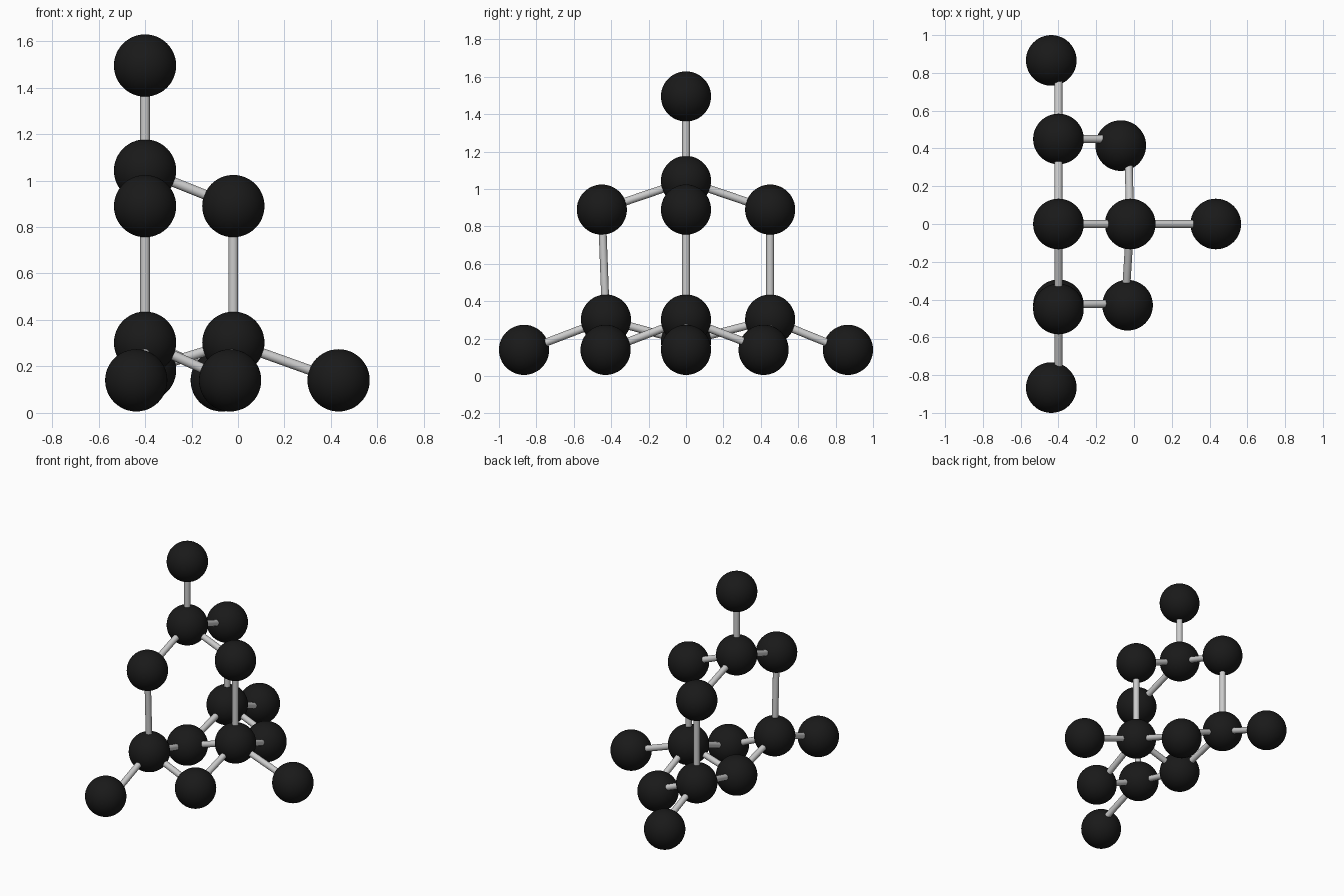
import bpy
from mathutils import Vector

if "Cube" in bpy.data.objects:
    bpy.data.objects.remove(bpy.data.objects["Cube"])

BALL_R, ROD_R = 0.134, 0.021

black = bpy.data.materials.new("black")
black.diffuse_color = (0.01, 0.01, 0.01, 1)
black.use_nodes = True
black.node_tree.nodes["Principled BSDF"].inputs["Base Color"].default_value = black.diffuse_color


def ball(name, pos):
    bpy.ops.mesh.primitive_uv_sphere_add(segments=48, ring_count=24, radius=BALL_R, location=pos)
    ob = bpy.context.object
    ob.name = name
    ob.data.materials.append(black)
    bpy.ops.object.shade_smooth()


def rod(name, a, b):
    a, b = Vector(a), Vector(b)
    d = b - a
    bpy.ops.mesh.primitive_cylinder_add(vertices=24, radius=ROD_R, depth=d.length, location=(a + b) / 2)
    ob = bpy.context.object
    ob.name = name
    ob.rotation_euler = d.to_track_quat('Z', 'Y').to_euler()
    bpy.ops.object.shade_smooth_by_angle()


# Ball centres
P = {
    "top": (-0.40, 0, 1.495),
    "hub": (-0.40, 0, 1.043),
    "upper_front": (-0.40, -0.45, 0.89),
    "upper_back": (-0.40, 0.45, 0.89),
    "upper_right": (-0.02, 0, 0.89),
    "lower_front": (-0.40, -0.428, 0.302),
    "lower_back": (-0.40, 0.45, 0.302),
    "lower_right": (-0.02, 0, 0.302),
    "base_centre": (-0.40, 0, 0.185),
    "base_front": (-0.034, -0.43, 0.14),
    "base_back": (-0.07, 0.415, 0.14),
    "outer_right": (0.433, 0, 0.14),
    "outer_front": (-0.438, -0.866, 0.14),
    "outer_back": (-0.438, 0.866, 0.14),
}
for name, pos in P.items():
    ball(name + "_ball", pos)

# Rods that run centre to centre
links = [("hub", "top")]
for side in ("front", "back", "right"):
    links += [("hub", "upper_" + side),
              ("upper_" + side, "lower_" + side),
              ("base_centre", "lower_" + side)]
links += [("lower_right", "outer_right")]
for a, b in links:
    rod(f"{a}_to_{b}_rod", P[a], P[b])

# Rods that enter their ball slightly off centre
rod("outer_front_rod", P["lower_front"], (-0.40, -0.80, 0.16))
rod("outer_back_rod", P["lower_back"], (-0.40, 0.80, 0.16))
rod("base_front_cross_rod", P["lower_front"], (-0.06, -0.42, 0.15))
rod("base_back_cross_rod", P["lower_back"], (-0.08, 0.45, 0.17))
rod("base_front_side_rod", P["lower_right"], (-0.045, -0.40, 0.15))
rod("base_back_side_rod", P["lower_right"], (-0.03, 0.40, 0.15))
